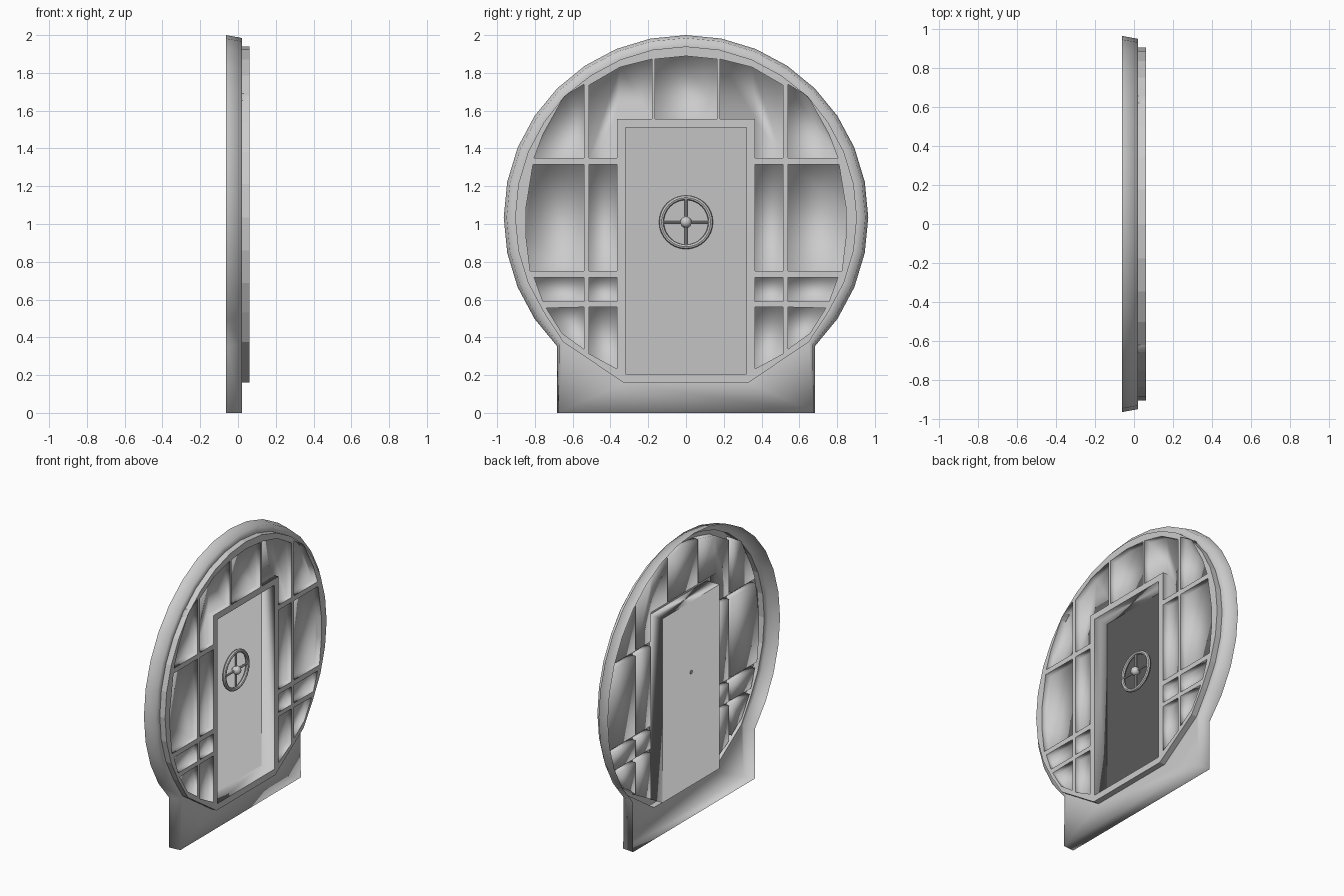
import bpy, bmesh
from math import cos, sin, pi, radians
from mathutils import Vector

if "Cube" in bpy.data.objects:
    bpy.data.objects.remove(bpy.data.objects["Cube"])

CZ = 1.035                                    # centre height of the round frame
BACK, LEDGE, FACE, PANEL, DOOR = -0.0625, 0.02, 0.0615, 0.02, -0.04

def arc(r, a0, a1):
    """Counter-clockwise (y, z) points of a 32-sided circle."""
    n = round((a1 - a0) / 11.25)
    return [(r * cos(radians(a0 + i * 11.25)), CZ + r * sin(radians(a0 + i * 11.25)))
            for i in range(n + 1)]

def ring(bm, pts, x):
    return [bm.verts.new((x, y, z)) for y, z in pts]

def wall(bm, a, b):
    """Quads joining two matching closed loops."""
    n = len(a)
    for i in range(n):
        j = (i + 1) % n
        bm.faces.new((a[j], a[i], b[i], b[j]))

def fill(bm, loops):
    """Flat face with holes, facing +x."""
    edges = []
    for l in loops:
        for i in range(len(l)):
            p, q = l[i], l[(i + 1) % len(l)]
            edges.append(bm.edges.get((p, q)) or bm.edges.new((p, q)))
    res = bmesh.ops.triangle_fill(bm, use_beauty=True, edges=edges, normal=Vector((1, 0, 0)))
    for f in res["geom"]:
        if isinstance(f, bmesh.types.BMFace):
            f.normal_update()
            if f.normal.x < 0:
                f.normal_flip()

def finish(bm, name, smooth):
    me = bpy.data.meshes.new(name)
    for f in bm.faces:
        f.smooth = smooth
    bm.to_mesh(me)
    bm.free()
    ob = bpy.data.objects.new(name, me)
    bpy.context.collection.objects.link(ob)
    return ob

def mirrored(pts):
    return [(-y, z) for y, z in reversed(pts)]

# Panel openings on the +y side, counter-clockwise (y, z)
side = [
    [(.18, 1.555), (.365, 1.555), (.365, 1.35), (.513, 1.35), (.513, 1.735), (.35, 1.83), (.18, 1.873)],
    [(.54, 1.35), (.804, 1.35), (.757, 1.475), (.645, 1.676), (.54, 1.74)],
    [(.365, .752), (.513, .752), (.513, 1.315), (.365, 1.315)],
    [(.54, .752), (.825, .752), (.848, .94), (.848, 1.08), (.81, 1.315), (.54, 1.315)],
    [(.365, .59), (.513, .59), (.513, .717), (.365, .717)],
    [(.54, .59), (.757, .59), (.804, .717), (.54, .717)],
    [(.365, .233), (.513, .313), (.513, .56), (.365, .56)],
    [(.54, .338), (.655, .42), (.74, .555), (.54, .56)],
]
panels = side + [mirrored(p) for p in side]
panels.append([(-.163, 1.555), (.163, 1.555), (.163, 1.873), (0, 1.889), (-.163, 1.873)])
door = [(-.32, .205), (.32, .205), (.32, 1.51), (-.32, 1.51)]

step = ([(-.33, .16), (.33, .16), (.65, .375)] + arc(.905, -33.75, 213.75) + [(-.65, .375)])

# Outer frame: open-backed tapered wall with a square foot, plus the front ledge
bm = bmesh.new()
front = ring(bm, [(-.675, 0), (.675, 0)] + arc(.95, -45, 225), LEDGE)
back = ring(bm, [(-.682, 0), (.682, 0)] + arc(.965, -45, 225), BACK)
wall(bm, front, back)
fill(bm, [front, ring(bm, step, LEDGE)])
finish(bm, "outer_frame", True)

# Raised face: step wall and the lattice of bars around the openings
bm = bmesh.new()
rim = ring(bm, step, FACE)
wall(bm, rim, ring(bm, step, LEDGE))
fill(bm, [rim] + [ring(bm, p, FACE) for p in panels + [door]])
finish(bm, "lattice_face", False)

# Recessed panels
bm = bmesh.new()
for p in panels:
    floor = ring(bm, p, PANEL)
    bm.faces.new(floor)
    wall(bm, floor, ring(bm, p, FACE))
finish(bm, "recessed_panels", True)

# Deep door pan
bm = bmesh.new()
floor = ring(bm, door, DOOR)
f = bm.faces.new(floor)
wall(bm, floor, ring(bm, door, FACE))
bmesh.ops.inset_individual(bm, faces=[f], thickness=.1)
finish(bm, "door", True)

# Hand wheel
def named(name):
    ob = bpy.context.object
    ob.name = name
    bpy.ops.object.shade_smooth_by_angle()

WX, WZ = -.015, 1.01
bpy.ops.mesh.primitive_torus_add(location=(WX, 0, WZ), rotation=(0, pi / 2, 0), major_radius=.13,
                                 minor_radius=.013, major_segments=32, minor_segments=8)
named("wheel_rim")
for name, rot in (("spoke_vertical", (0, 0, 0)), ("spoke_horizontal", (pi / 2, 0, 0))):
    bpy.ops.mesh.primitive_cylinder_add(vertices=8, radius=.007, depth=.25,
                                        location=(WX, 0, WZ), rotation=rot)
    named(name)
bpy.ops.mesh.primitive_uv_sphere_add(segments=16, ring_count=8, radius=.03, location=(WX + .005, 0, WZ))
named("wheel_hub")
bpy.ops.mesh.primitive_cylinder_add(vertices=12, radius=.013, depth=.03,
                                    location=(-.027, 0, WZ), rotation=(0, pi / 2, 0))
named("wheel_shaft")
